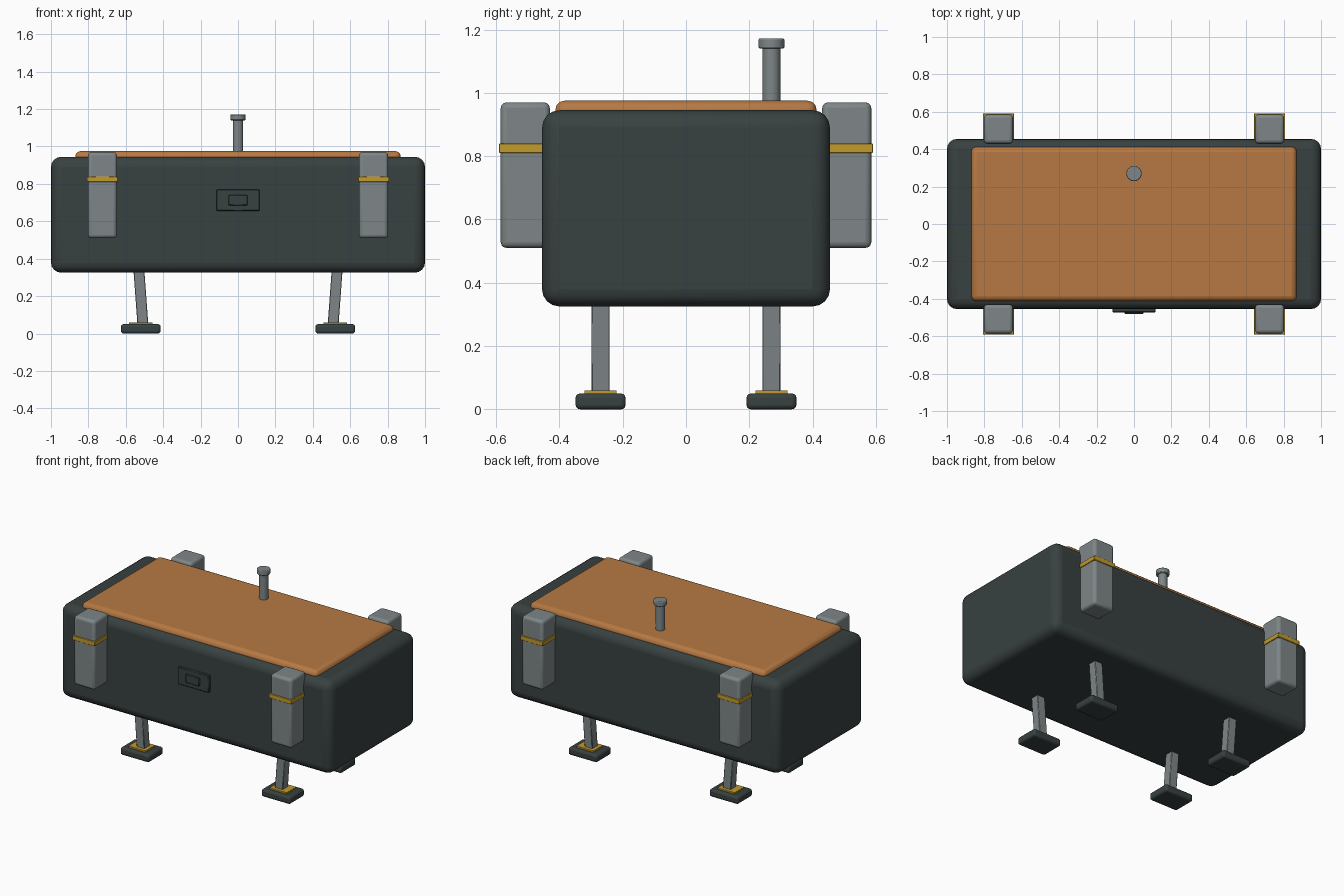
import bpy, math
from mathutils import Vector

if "Cube" in bpy.data.objects:
    bpy.data.objects.remove(bpy.data.objects["Cube"], do_unlink=True)


def material(name, rgb):
    mat = bpy.data.materials.new(name)
    mat.use_nodes = True
    mat.diffuse_color = (*rgb, 1)
    mat.node_tree.nodes["Principled BSDF"].inputs["Base Color"].default_value = (*rgb, 1)
    return mat


DARK = material("dark slate", (0.04, 0.052, 0.052))
GREY = material("steel grey", (0.21, 0.24, 0.245))
ORANGE = material("copper orange", (0.47, 0.19, 0.055))
GOLD = material("brass yellow", (0.54, 0.33, 0.025))


def finish(obj, name, mat, bevel, segments):
    obj.name = name
    obj.data.materials.append(mat)
    if bevel:
        mod = obj.modifiers.new("rounding", "BEVEL")
        mod.width = bevel
        mod.segments = segments
        mod.limit_method = "ANGLE"
    bpy.ops.object.shade_smooth_by_angle(angle=math.radians(35))
    return obj


def box(name, mat, center, size, bevel=0, segments=3):
    bpy.ops.mesh.primitive_cube_add(size=1, location=center)
    obj = bpy.context.object
    obj.scale = size
    bpy.ops.object.transform_apply(location=False, rotation=False, scale=True)
    return finish(obj, name, mat, bevel, segments)


def cylinder(name, mat, center, radius, height, bevel=0):
    bpy.ops.mesh.primitive_cylinder_add(vertices=24, radius=radius, depth=height, location=center)
    return finish(bpy.context.object, name, mat, bevel, 2)


# Main case and lid
box("case_body", DARK, (0, 0, 0.635), (2, 0.91, 0.62), 0.055, 4)
box("lid", ORANGE, (0, 0, 0.945), (1.74, 0.825, 0.06), 0.028, 3)

# Front latch panel
box("latch_plate", DARK, (0, -0.457, 0.713), (0.23, 0.03, 0.115), 0.004, 1)
box("latch_button", DARK, (0, -0.465, 0.713), (0.1, 0.034, 0.055), 0.003, 1)

# Antenna on the rear of the lid
cylinder("antenna_rod", GREY, (0, 0.27, 1.05), 0.028, 0.2)
cylinder("antenna_cap", GREY, (0, 0.27, 1.156), 0.041, 0.032, 0.005)

for sx, side in ((1, "left"), (-1, "right")):
    for sy, end in ((-1, "front"), (1, "back")):
        tag = f"{end}_{side}"

        # Strapped pod on the long face
        pod = (sx * 0.725, sy * 0.508)
        box(f"pod_{tag}", GREY, (*pod, 0.74), (0.155, 0.155, 0.46), 0.018)
        box(f"pod_strap_{tag}", GOLD, (*pod, 0.825), (0.166, 0.166, 0.03), 0.002, 1)

        # Leaning leg with collar and foot
        foot_x, leg_y = sx * 0.52, sy * 0.27
        bottom = Vector((sx * 0.508, leg_y, 0.04))
        top = Vector((sx * 0.533, leg_y, 0.38))
        leg = box(f"leg_{tag}", GREY, (bottom + top) / 2, (0.058, 0.058, (top - bottom).length), 0.003, 1)
        leg.rotation_euler.y = math.atan2(top.x - bottom.x, top.z - bottom.z)
        box(f"leg_collar_{tag}", GOLD, (foot_x, leg_y, 0.053), (0.125, 0.102, 0.014))
        box(f"foot_{tag}", DARK, (foot_x, leg_y, 0.025), (0.212, 0.158, 0.05), 0.014)
